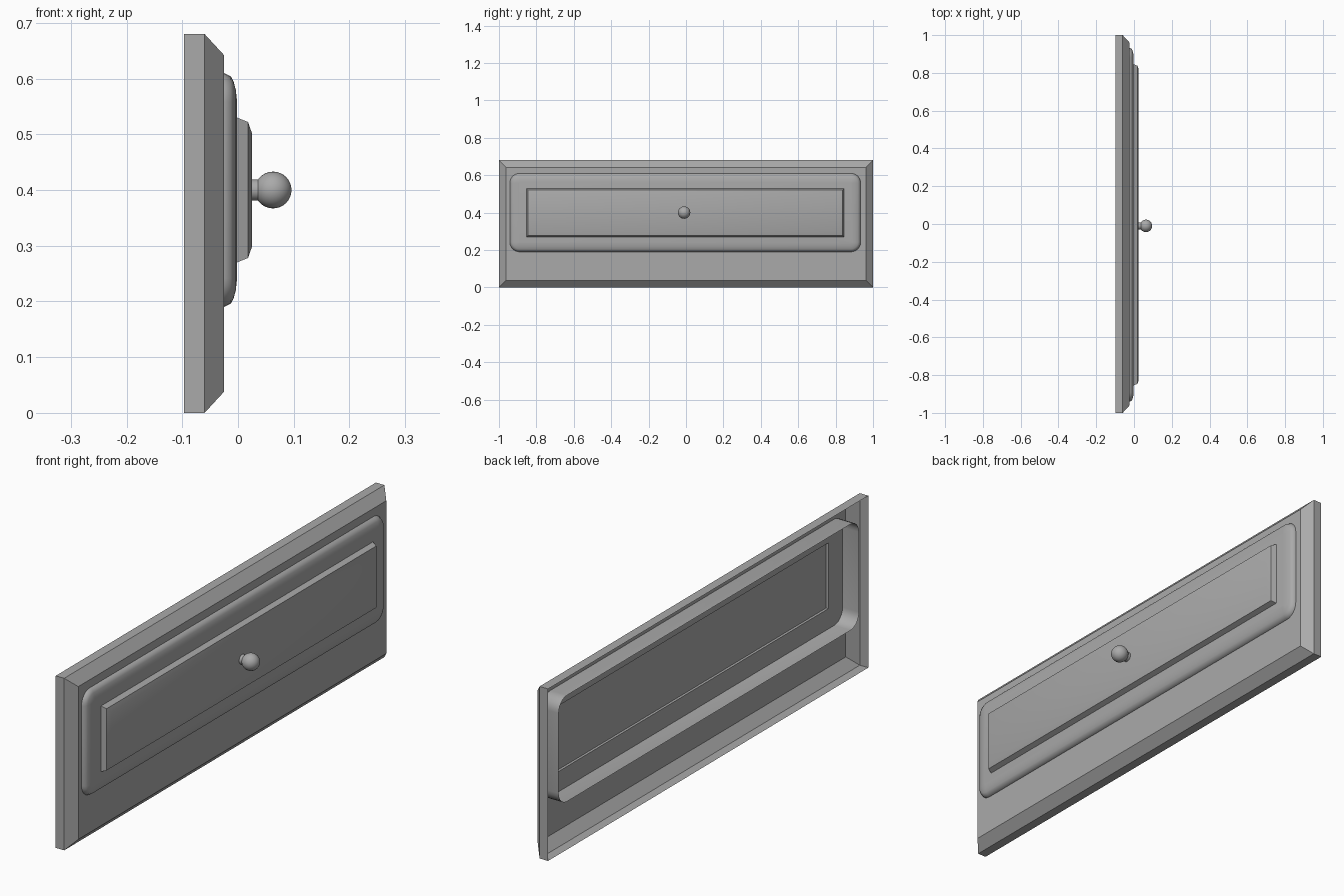
import bpy, bmesh, math
from mathutils import Matrix, Vector

cube = bpy.data.objects.get("Cube")
if cube:
    bpy.data.objects.remove(cube)

grey = bpy.data.materials.new("plain grey")
grey.use_nodes = True
GREY = (0.4, 0.4, 0.4, 1)
grey.diffuse_color = GREY
grey.node_tree.nodes["Principled BSDF"].inputs["Base Color"].default_value = GREY


def finish(name, bm, angle=30):
    mesh = bpy.data.meshes.new(name)
    bm.to_mesh(mesh)
    bm.free()
    mesh.materials.append(grey)
    obj = bpy.data.objects.new(name, mesh)
    bpy.context.collection.objects.link(obj)
    bpy.ops.object.select_all(action="DESELECT")
    obj.select_set(True)
    bpy.context.view_layer.objects.active = obj
    bpy.ops.object.shade_smooth_by_angle(angle=math.radians(angle))
    return obj


def outline(x, cy, cz, hy, hz, r=0, steps=6):
    """Rectangle across x, with rounded corners when r is set."""
    pts = []
    for i, (sy, sz) in enumerate([(1, 1), (-1, 1), (-1, -1), (1, -1)]):
        for k in range(steps + 1 if r else 1):
            a = (i + k / steps) * math.pi / 2
            pts.append((x, cy + sy * (hy - r) + r * math.cos(a),
                        cz + sz * (hz - r) + r * math.sin(a)))
    return pts


def shell(name, rings, angle=30):
    """Skin successive outlines and cap the last; the back stays open."""
    bm = bmesh.new()
    loops = [[bm.verts.new(p) for p in ring] for ring in rings]
    n = len(loops[0])
    for a, b in zip(loops, loops[1:]):
        for i in range(n):
            j = (i + 1) % n
            bm.faces.new((a[i], a[j], b[j], b[i]))
    bm.faces.new(loops[-1])
    return finish(name, bm, angle)


BACK, FRONT = -0.097, -0.025
CY, CZ = -0.004, 0.4

# Bevelled backing board, hollow behind, with a shallow recess in its rear
shell("backing_board", [
    outline(BACK, 0, 0.34, 1, 0.34),
    outline(-0.06, 0, 0.34, 1, 0.34),
    outline(FRONT, 0, 0.34, 0.962, 0.302),
    outline(FRONT, CY, CZ, 0.85, 0.13),
    outline(FRONT + 0.01, CY, CZ, 0.85, 0.13),
])

# Drawer front with rounded corners and a softened edge
drawer_profile = [(BACK, 0), (FRONT, 0), (-0.013, 0.006), (-0.008, 0.015),
                  (-0.004, 0.03), (-0.002, 0.048)]
shell("drawer_front", [
    outline(x, CY, CZ, 0.938 - inset, 0.21 - inset, 0.052 - inset)
    for x, inset in drawer_profile
], 40)

# Raised centre panel
panel_profile = [(-0.002, 0), (0.018, 0.008), (0.025, 0.028)]
shell("raised_panel", [
    outline(x, CY, CZ, 0.85 - inset, 0.13 - inset) for x, inset in panel_profile
])

# Round knob on a short neck
to_x = Matrix.Rotation(math.pi / 2, 4, "Y")
bm = bmesh.new()
bmesh.ops.create_cone(bm, cap_ends=True, segments=32, radius1=0.019, radius2=0.019,
                      depth=0.02, matrix=Matrix.Translation(Vector((0.033, -0.01, CZ))) @ to_x)
finish("knob_neck", bm)
bm = bmesh.new()
bmesh.ops.create_uvsphere(bm, u_segments=32, v_segments=16, radius=0.033,
                          matrix=Matrix.Translation(Vector((0.063, -0.01, CZ))) @ to_x)
finish("knob", bm)
